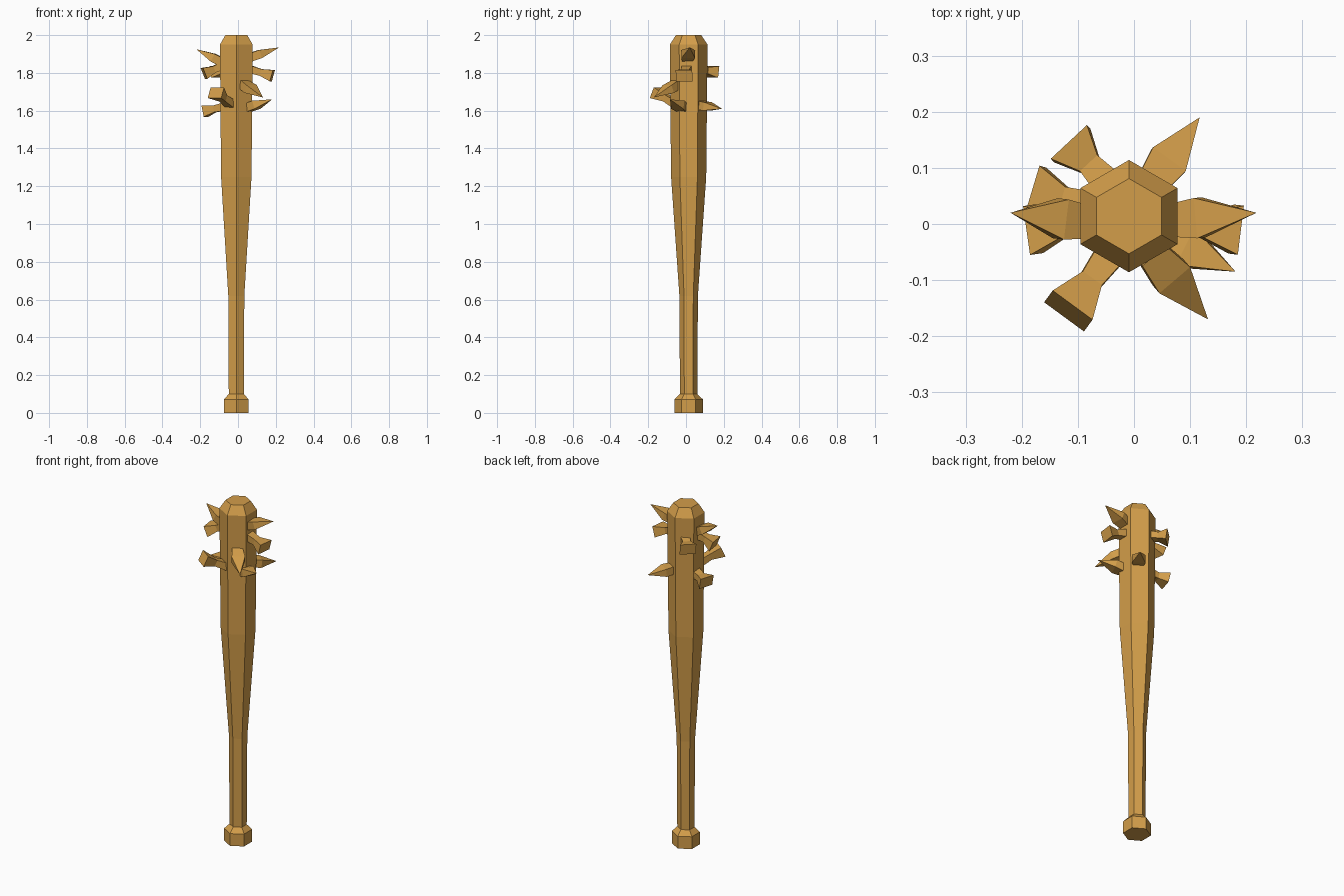
import bpy, bmesh, math
from mathutils import Vector

cube = bpy.data.objects.get("Cube")
if cube:
    bpy.data.objects.remove(cube, do_unlink=True)

wood = bpy.data.materials.new("warm wood")
wood.use_nodes = True
colour = (0.65, 0.34, 0.068, 1)
wood.diffuse_color = colour
wood.node_tree.nodes["Principled BSDF"].inputs["Base Color"].default_value = colour


def loft(name, rings):
    """Skin a closed solid through a list of equal-sided rings."""
    bm = bmesh.new()
    loops = [[bm.verts.new(p) for p in ring] for ring in rings]
    n = len(rings[0])
    for a, b in zip(loops, loops[1:]):
        for i in range(n):
            j = (i + 1) % n
            bm.faces.new((a[i], a[j], b[j], b[i]))
    bm.faces.new(loops[0][::-1])
    bm.faces.new(loops[-1])
    bmesh.ops.remove_doubles(bm, verts=bm.verts, dist=0.0001)
    bmesh.ops.recalc_face_normals(bm, faces=bm.faces)
    mesh = bpy.data.meshes.new(name)
    bm.to_mesh(mesh)
    bm.free()
    mesh.materials.append(wood)
    obj = bpy.data.objects.new(name, mesh)
    bpy.context.collection.objects.link(obj)
    return obj


def hexagon(z, r):
    angles = [math.radians(90 + 60 * i) for i in range(6)]
    return [(-0.009 + r * math.cos(a), 0.014 + r * math.sin(a), z) for a in angles]


# Six-sided club with an end knob and a bevelled tip
profile = [(0, 0.075), (0.072, 0.075), (0.1, 0.046), (0.62, 0.049),
           (1.25, 0.093), (1.95, 0.1), (2, 0.067)]
loft("club_body", [hexagon(z, r) for z, r in profile])

# Cross-sections along each spike: position, width, height
POINTED = [(0, 0.055, 0.045), (0.36, 0.072, 0.045), (1, 0, 0)]
FLARED = [(0, 0.055, 0.042), (0.5, 0.042, 0.036), (1, 0.088, 0.062)]


def spike(name, start, end, shape):
    start, end = Vector(start), Vector(end)
    along = end - start
    side = along.cross(Vector((0, 0, 1))).normalized()
    up = side.cross(along).normalized()
    corners = [(-1, -1), (1, -1), (1, 1), (-1, 1)]
    loft(name, [[start + along * t + side * (u * w / 2) + up * (v * h / 2)
                 for u, v in corners] for t, w, h in shape])


# Sharp spikes
for name, start, end in [
    ("upper_right_spike", (-0.08, 0.003, 1.855), (-0.22, 0.02, 1.925)),
    ("upper_left_spike", (0.06, 0.006, 1.88), (0.218, 0.02, 1.935)),
    ("front_left_spike", (0.03, -0.05, 1.74), (0.132, -0.17, 1.67)),
    ("lower_left_spike", (0.05, -0.02, 1.615), (0.181, -0.085, 1.66)),
    ("back_left_spike", (0.03, 0.07, 1.63), (0.117, 0.19, 1.61)),
]:
    spike(name, start, end, POINTED)

# Blunt spikes that widen outward
for name, start, end in [
    ("right_blunt_spike", (-0.075, 0.005, 1.84), (-0.18, -0.01, 1.797)),
    ("left_blunt_spike", (0.06, 0.005, 1.82), (0.182, -0.01, 1.785)),
    ("back_right_blunt_spike", (-0.045, 0.07, 1.82), (-0.113, 0.143, 1.805)),
    ("lower_right_blunt_spike", (-0.075, 0.03, 1.62), (-0.175, 0.06, 1.598)),
    ("front_right_blunt_spike", (-0.04, -0.05, 1.635), (-0.117, -0.155, 1.695)),
]:
    spike(name, start, end, FLARED)
